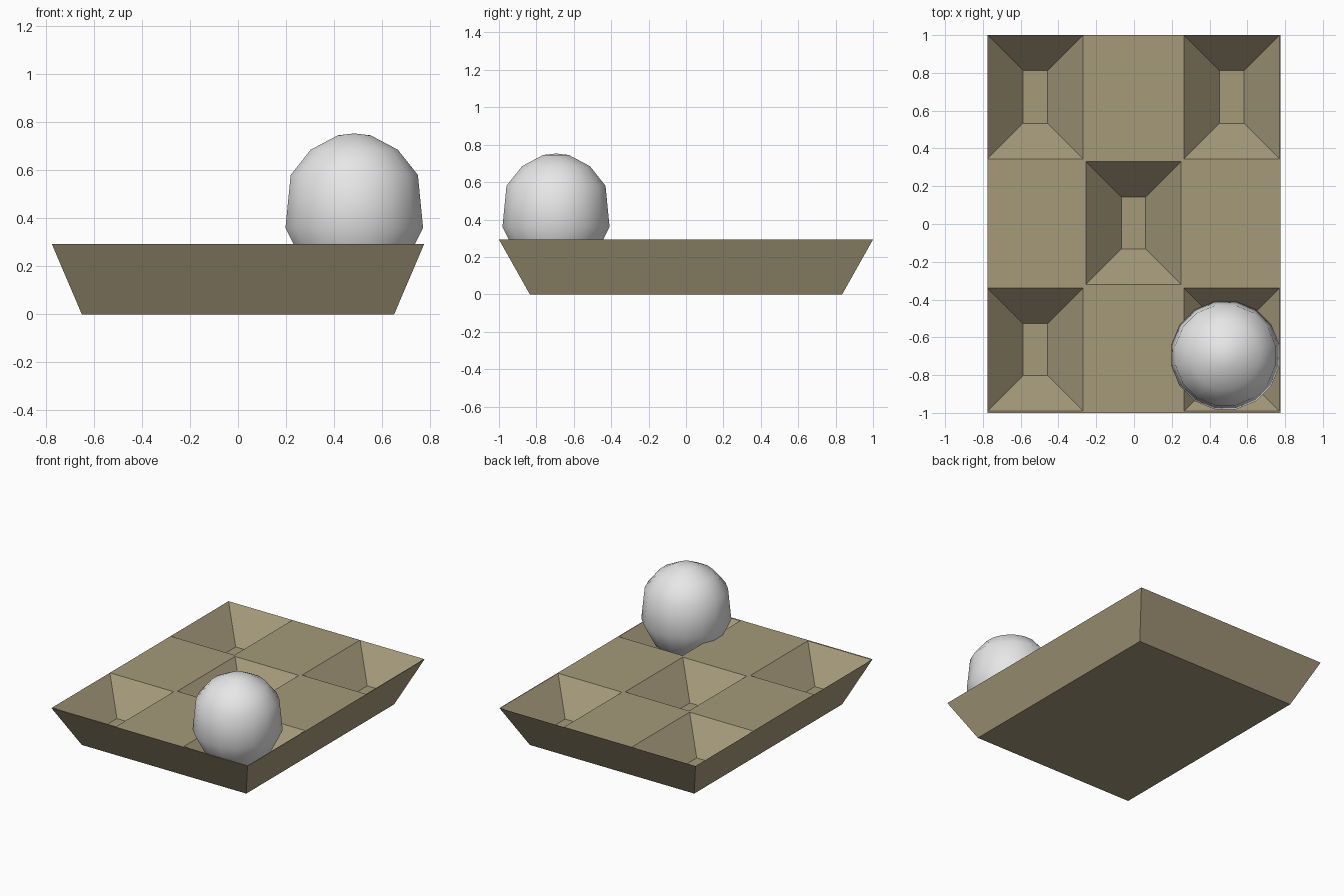
import bpy, bmesh, math

cube = bpy.data.objects.get("Cube")
if cube:
    bpy.data.objects.remove(cube, do_unlink=True)


def material(name, rgb):
    mat = bpy.data.materials.new(name)
    mat.use_nodes = True
    mat.diffuse_color = (*rgb, 1)
    bsdf = mat.node_tree.nodes["Principled BSDF"]
    bsdf.inputs["Base Color"].default_value = (*rgb, 1)
    bsdf.inputs["Roughness"].default_value = 0.8
    return mat


def add_object(name, bm, mat):
    bmesh.ops.recalc_face_normals(bm, faces=bm.faces)
    mesh = bpy.data.meshes.new(name)
    bm.to_mesh(mesh)
    bm.free()
    mesh.materials.append(mat)
    obj = bpy.data.objects.new(name, mesh)
    bpy.context.collection.objects.link(obj)
    return obj


cardboard = material("cardboard tan", (0.376, 0.319, 0.195))
shell = material("shell white", (0.8, 0.8, 0.8))

# Tray top: a grid of cells, five of which are sunk into tapered pits
RIM = 0.293
xs = [-0.775, -0.27, -0.255, 0.25, 0.265, 0.77, 0.775]
ys = [-1, -0.99, -0.34, -0.32, 0.33, 0.345, 1]
pit_cells = [(0, 1), (4, 1), (2, 3), (0, 5), (4, 5)]
bm = bmesh.new()
grid = [[bm.verts.new((x, y, RIM)) for y in ys] for x in xs]
pits = []
for i in range(len(xs) - 1):
    for j in range(len(ys) - 1):
        face = bm.faces.new((grid[i][j], grid[i + 1][j],
                             grid[i + 1][j + 1], grid[i][j + 1]))
        if (i, j) in pit_cells:
            pits.append(face)
bm.normal_update()
rim_edges = [e for e in bm.edges if e.is_boundary]

# Sloping outer walls and flat base
walls = bmesh.ops.extrude_edge_only(bm, edges=rim_edges)["geom"]
for v in (g for g in walls if isinstance(g, bmesh.types.BMVert)):
    v.co.x *= 0.65 / 0.775
    v.co.y *= 0.835
    v.co.z = 0
base_edges = [g for g in walls if isinstance(g, bmesh.types.BMEdge)
              and all(v.co.z == 0 for v in g.verts)]
bmesh.ops.contextual_create(bm, geom=base_edges)

# Pit walls and floors
bmesh.ops.inset_individual(bm, faces=pits, thickness=0.188, depth=-0.205,
                           use_even_offset=True)
add_object("egg_tray", bm, cardboard)

# Egg: a profile spun around its upright axis
profile = [(0, 0.09), (0.11, 0.115), (0.21, 0.20), (0.292, 0.36), (0.27, 0.58),
           (0.185, 0.685), (0.07, 0.745), (0, 0.753)]
bm = bmesh.new()
points = [bm.verts.new((r, 0, z)) for r, z in profile]
edges = [bm.edges.new(pair) for pair in zip(points, points[1:])]
bmesh.ops.spin(bm, geom=points + edges, cent=(0, 0, 0), axis=(0, 0, 1),
               angle=math.tau, steps=16, use_merge=True)
bmesh.ops.remove_doubles(bm, verts=bm.verts, dist=0.001)
for face in bm.faces:
    face.smooth = True
egg = add_object("egg", bm, shell)
egg.location = (0.484, -0.695, 0)
egg.rotation_euler.z = math.pi / 16
